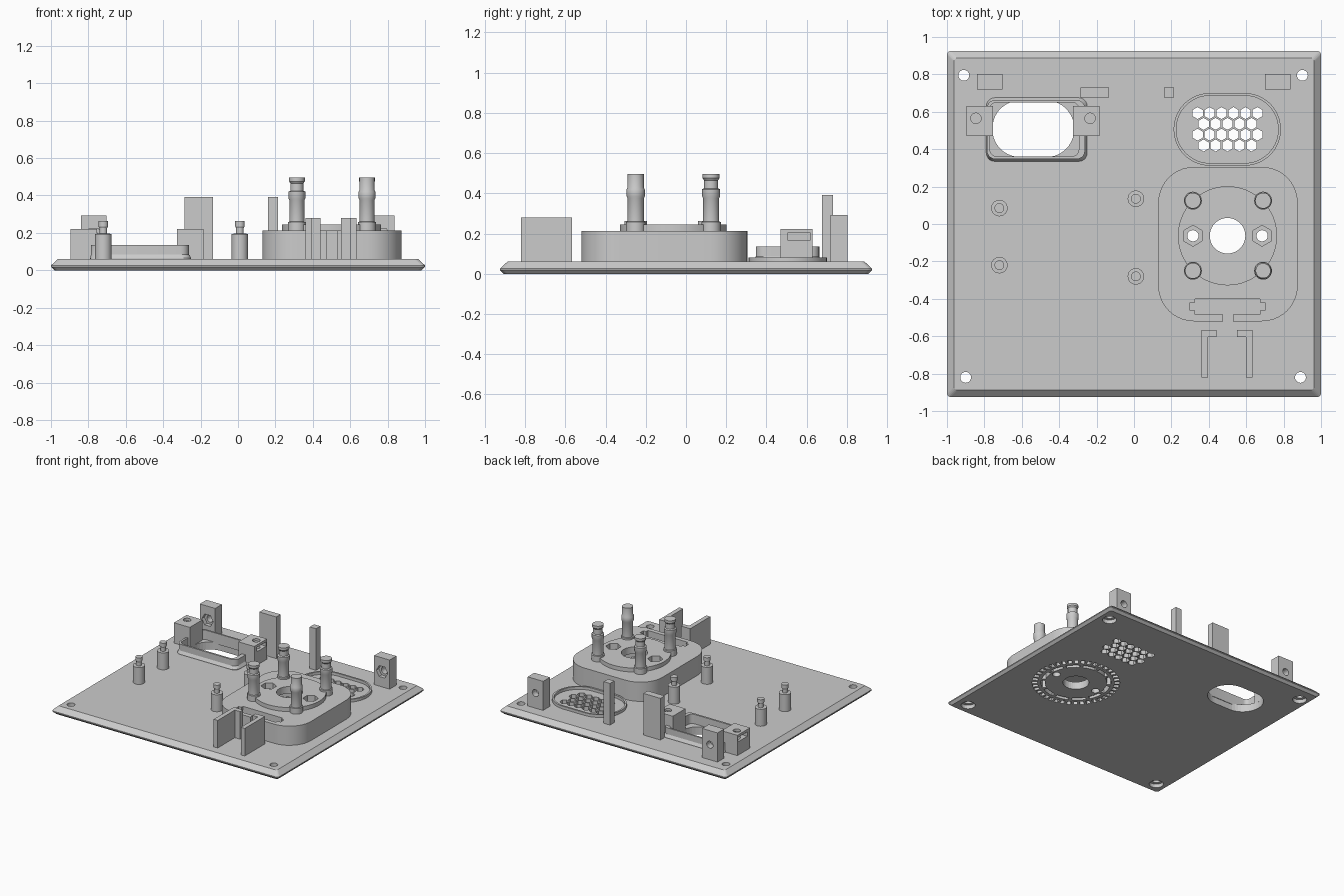
import bpy, bmesh
from math import pi, cos, sin, radians

cube = bpy.data.objects.get("Cube")
if cube:
    bpy.data.objects.remove(cube)

grey = bpy.data.materials.new("Matte grey")
grey.use_nodes = True
grey.diffuse_color = (0.6, 0.6, 0.6, 1)
grey.node_tree.nodes["Principled BSDF"].inputs["Base Color"].default_value = (0.6, 0.6, 0.6, 1)

TOP = 0.06          # top of the base plate
SINK = 0.05         # parts start slightly inside the plate
PUMP = (0.5, -0.063)


# ---- helpers: outlines and solids ----
def ring(x, y, r, n=32, start=0.0):
    return [(x + r * cos(start + 2 * pi * i / n), y + r * sin(start + 2 * pi * i / n)) for i in range(n)]


def rect(x0, x1, y0, y1):
    return [(x0, y0), (x1, y0), (x1, y1), (x0, y1)]


def rounded(x0, x1, y0, y1, r, seg=10):
    pts = []
    for k, (cx, cy) in enumerate(rect(x0 + r, x1 - r, y0 + r, y1 - r)):
        for i in range(seg + 1):
            a = pi + k * pi / 2 + i * pi / 2 / seg
            pts.append((cx + r * cos(a), cy + r * sin(a)))
    return pts


def arc_slot(r0, r1, a0, a1, n=4):
    angles = [a0 + (a1 - a0) * i / n for i in range(n + 1)]
    outer = [(PUMP[0] + r1 * cos(a), PUMP[1] + r1 * sin(a)) for a in angles]
    inner = [(PUMP[0] + r0 * cos(a), PUMP[1] + r0 * sin(a)) for a in reversed(angles)]
    return outer + inner


def loft(bm, loops):
    """Close a stack of equal-length 3D loops into a solid."""
    rows = [[bm.verts.new(p) for p in loop] for loop in loops]
    bm.faces.new(rows[0][::-1])
    bm.faces.new(rows[-1])
    n = len(rows[0])
    for a, b in zip(rows, rows[1:]):
        for i in range(n):
            j = (i + 1) % n
            bm.faces.new((a[i], a[j], b[j], b[i]))


def make(name, solids):
    """solids: list of lists of 3D loops."""
    bm = bmesh.new()
    for loops in solids:
        loft(bm, loops)
    bmesh.ops.recalc_face_normals(bm, faces=bm.faces)
    mesh = bpy.data.meshes.new(name)
    bm.to_mesh(mesh)
    bm.free()
    mesh.materials.append(grey)
    obj = bpy.data.objects.new(name, mesh)
    bpy.context.collection.objects.link(obj)
    return obj


def prism(outline, z0, z1):
    return [[(x, y, z) for x, y in outline] for z in (z0, z1)]


def prism_y(outline, y0, y1):
    return [[(x, y, z) for x, z in outline] for y in (y0, y1)]


def lathe(x, y, profile, n=24):
    return [[(px, py, z) for px, py in ring(x, y, r, n)] for r, z in profile]


def cut(obj, solids):
    """Subtract solids; if one solver empties the part, restore it and try the other."""
    cutter = make("cutter", solids)
    cutter.hide_render = True
    before = obj.data.copy()
    for solver in ('EXACT', 'MANIFOLD'):
        mod = obj.modifiers.new("cut", 'BOOLEAN')
        mod.operation, mod.solver, mod.object = 'DIFFERENCE', solver, cutter
        bpy.context.view_layer.objects.active = obj
        bpy.ops.object.modifier_apply(modifier=mod.name)
        if len(obj.data.polygons) > 4:
            break
        obj.data = before.copy()
    bpy.data.objects.remove(cutter)
    bpy.data.meshes.remove(before)


def smooth(obj):
    bpy.ops.object.select_all(action='DESELECT')
    obj.select_set(True)
    bpy.context.view_layer.objects.active = obj
    bpy.ops.object.shade_smooth_by_angle(angle=radians(30))


# ---- base plate with chamfered edges ----
def plate_loop(inset, z):
    return [(x, y, z) for x, y in rounded(-1 + inset, 1 - inset, -0.925 + inset, 0.925 - inset, 0.02, 4)]


plate = make("base_plate", [[plate_loop(0.018, 0), plate_loop(0, 0.018), plate_loop(0, 0.026), plate_loop(0.037, TOP)]])
corners = [(-0.91, 0.795), (0.90, 0.795), (-0.90, -0.82), (0.89, -0.82)]
cut(plate, [prism(ring(x, y, 0.029, 24), -0.1, 0.2) for x, y in corners])
cut(plate, [prism(ring(x, y, 0.052, 24), -0.1, 0.03) for x, y in corners])

# display window and vent honeycomb
cut(plate, [prism(rounded(-0.757, -0.32, 0.358, 0.66, 0.148), -0.1, 0.2)])
cut(plate, [prism(ring(0.34 + 0.064 * (i + row % 2 / 2), 0.593 - 0.0577 * row, 0.032, 6, pi / 6), -0.1, 0.2)
            for row in range(4) for i in range(6 - row % 2)])

# intake grille: ring of short slots, ring of long slots, centre and bolt holes
nut_x = (0.315, 0.685)
for count, r0, r1, width in ((40, 0.28, 0.32, 0.1), (12, 0.225, 0.255, 0.42)):
    cut(plate, [prism(arc_slot(r0, r1, a, a + width), -0.1, 0.2)
                for a in (2 * pi * i / count + 0.05 for i in range(count))])
cut(plate, [prism(ring(*PUMP, 0.095, 40), -0.1, 0.2)]
    + [prism(ring(x, PUMP[1], 0.03, 20), -0.1, 0.2) for x in nut_x])

# ---- pump housing: hollow block with raised disc ----
housing = make("pump_housing", [prism(rounded(0.13, 0.875, -0.52, 0.305, 0.19), SINK, 0.213)])
cut(housing, [prism(ring(*PUMP, 0.325, 64), 0.0, 0.19)])
cut(housing, [prism(rect(0.325, 0.675, -0.485, -0.4), TOP, 0.3)])
cut(housing, [prism(rect(0.3, 0.7, -0.462, -0.42), TOP, 0.3)])
cut(housing, [prism(rect(0.475, 0.53, -0.6, -0.47), TOP, 0.3)])
disc = make("pump_disc", [prism(ring(*PUMP, 0.265, 64), 0.205, 0.245)])
for part in (housing, disc):
    cut(part, [prism(ring(*PUMP, 0.095, 40), -0.1, 0.4)]
        + [prism(ring(x, PUMP[1], 0.03, 20), -0.1, 0.4) for x in nut_x])
    cut(part, [prism(ring(x, PUMP[1], 0.056, 6, pi / 6), 0.2, 0.4) for x in nut_x])
    smooth(part)

# ---- four hose posts on the housing, one with a plain tip ----
shaft = [(0.048, 0.2), (0.048, 0.258), (0.04, 0.26), (0.04, 0.375), (0.045, 0.385), (0.045, 0.42)]
grooved = shaft + [(0.035, 0.425), (0.035, 0.465), (0.042, 0.475), (0.042, 0.495)]
plain = shaft + [(0.04, 0.43), (0.04, 0.495)]
for side, x in (("right", 0.315), ("left", 0.69)):
    for end, y in (("front", -0.25), ("back", 0.125)):
        profile = plain if (side, end) == ("left", "front") else grooved
        smooth(make(f"hose_post_{end}_{side}", [lathe(x, y, profile)]))

# ---- small standoff pegs ----
peg = [(0.044, SINK), (0.044, 0.195), (0.02, 0.196), (0.02, 0.225), (0.026, 0.235), (0.026, 0.263)]
for i, (x, y) in enumerate([(-0.72, 0.085), (-0.72, -0.22), (0.01, 0.135), (0.01, -0.28)]):
    smooth(make(f"standoff_{i + 1}", [lathe(x, y, peg)]))


# ---- display frame with flared foot ----
def frame_loop(inset, z):
    return [(x, y, z) for x, y in rounded(-0.79 + inset * 0.3, -0.25 - inset, 0.335 + inset, 0.675 - inset, 0.045, 5)]


frame = make("display_frame", [[frame_loop(0, SINK), frame_loop(0, 0.065), frame_loop(0.012, 0.085), frame_loop(0.012, 0.135)]])
cut(frame, [prism(rounded(-0.77, -0.295, 0.362, 0.65, 0.035, 5), 0, 0.3)])
smooth(frame)

# mounting blocks with screw hole and nut slot
for name, x0, x1, hole, s0, s1 in (("right", -0.895, -0.755, -0.845, -0.95, -0.79),
                                   ("left", -0.325, -0.185, -0.235, -0.29, -0.1)):
    block = make(f"display_block_{name}", [prism(rect(x0, x1, 0.47, 0.63), SINK, 0.222)])
    cut(block, [prism(rect(s0, s1, 0.505, 0.62), 0.167, 0.202)])
    cut(block, [prism(ring(hole, 0.565, 0.028, 20), 0.1, 0.3)])

# ---- vent wall ----
vent = make("vent_wall", [prism(rounded(0.212, 0.785, 0.312, 0.7, 0.193, 16), SINK, 0.082)])
cut(vent, [prism(rounded(0.226, 0.771, 0.326, 0.686, 0.179, 16), 0, 0.2)])
smooth(vent)

# ---- back lugs with bolt hole and hex pocket ----
for name, x in (("right", -0.772), ("left", 0.768)):
    lug = make(f"back_lug_{name}", [prism(rect(x - 0.068, x + 0.068, 0.718, 0.802), SINK, 0.292)])
    cut(lug, [prism_y(ring(x, 0.18, 0.028, 20), 0.6, 0.9)])
    cut(lug, [prism_y(ring(x, 0.18, 0.05, 6), 0.6, 0.75)])

# ---- upright tabs ----
make("wide_tab", [prism(rect(-0.285, -0.135, 0.676, 0.73), SINK, 0.392)])
make("narrow_tab", [prism(rect(0.16, 0.215, 0.676, 0.73), SINK, 0.392)])

# ---- pair of L-shaped guide rails ----
for name, s in (("right", -1), ("left", 1)):
    outline = [(0.137, -0.82), (0.137, -0.567), (0.055, -0.567), (0.055, -0.604), (0.102, -0.604), (0.102, -0.82)]
    make(f"guide_rail_{name}", [prism([(0.497 + s * x, y) for x, y in outline], SINK, 0.28)])
